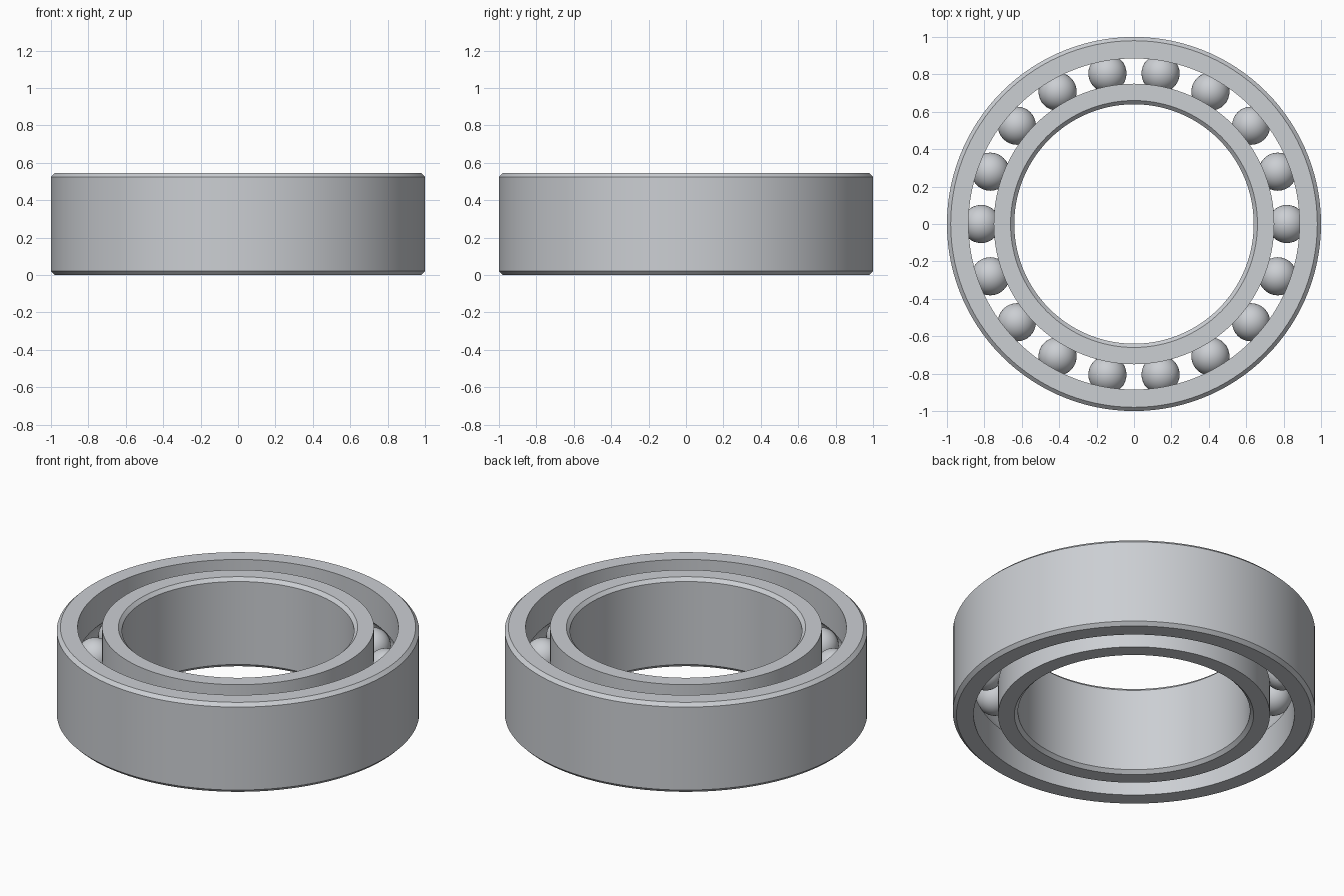
import bpy
import bmesh
from math import cos, sin, asin, tau, radians
from mathutils import Vector

cube = bpy.data.objects.get("Cube")
if cube:
    bpy.data.objects.remove(cube, do_unlink=True)

HEIGHT = 0.545
MID = HEIGHT / 2
CHAMFER = 0.02
PITCH = 0.8175       # radius of the circle of ball centres
BALL = 0.102
GROOVE = 0.104
BALLS = 18
SEGMENTS = 120

steel = bpy.data.materials.new("steel")
steel.use_nodes = True
colour = (0.6, 0.62, 0.65, 1)
steel.diffuse_color = colour
steel.node_tree.nodes["Principled BSDF"].inputs["Base Color"].default_value = colour


def finish(bm, name, angle):
    """Turn a bmesh into a smooth shaded steel object."""
    mesh = bpy.data.meshes.new(name)
    bm.to_mesh(mesh)
    bm.free()
    mesh.materials.append(steel)
    obj = bpy.data.objects.new(name, mesh)
    bpy.context.collection.objects.link(obj)
    bpy.ops.object.select_all(action="DESELECT")
    obj.select_set(True)
    bpy.context.view_layer.objects.active = obj
    bpy.ops.object.shade_smooth_by_angle(angle=radians(angle))
    return obj


def race(name, plain, grooved):
    """Ring chamfered on its plain wall, with a ball groove in the other."""
    side = 1 if grooved > plain else -1
    inset = plain + side * CHAMFER
    profile = [(grooved, 0), (inset, 0), (plain, CHAMFER),
               (plain, HEIGHT - CHAMFER), (inset, HEIGHT), (grooved, HEIGHT)]
    # Groove arc, from its upper lip to its lower lip
    half = asin((GROOVE ** 2 - (grooved - PITCH) ** 2) ** 0.5 / GROOVE)
    steps = 12
    for i in range(steps + 1):
        a = half * (1 - 2 * i / steps)
        profile.append((PITCH - side * GROOVE * cos(a), MID + GROOVE * sin(a)))

    bm = bmesh.new()
    verts = [bm.verts.new((r, 0, z)) for r, z in profile]
    edges = [bm.edges.new((verts[i - 1], v)) for i, v in enumerate(verts)]
    bmesh.ops.spin(bm, geom=verts + edges, axis=(0, 0, 1), cent=(0, 0, 0),
                   angle=tau, steps=SEGMENTS, use_merge=True)
    bmesh.ops.remove_doubles(bm, verts=bm.verts, dist=0.0001)
    bmesh.ops.recalc_face_normals(bm, faces=bm.faces)
    return finish(bm, name, 25)


# Outer and inner races
race("outer_race", 1.0, 0.885)
race("inner_race", 0.64, 0.75)

# Balls, sharing one mesh
bm = bmesh.new()
bmesh.ops.create_uvsphere(bm, u_segments=32, v_segments=20, radius=BALL)
first = finish(bm, "ball_1", 60)
for i in range(BALLS):
    ball = first
    if i:
        ball = first.copy()
        ball.name = f"ball_{i + 1}"
        bpy.context.collection.objects.link(ball)
    a = tau * i / BALLS
    ball.location = Vector((PITCH * cos(a), PITCH * sin(a), MID))
